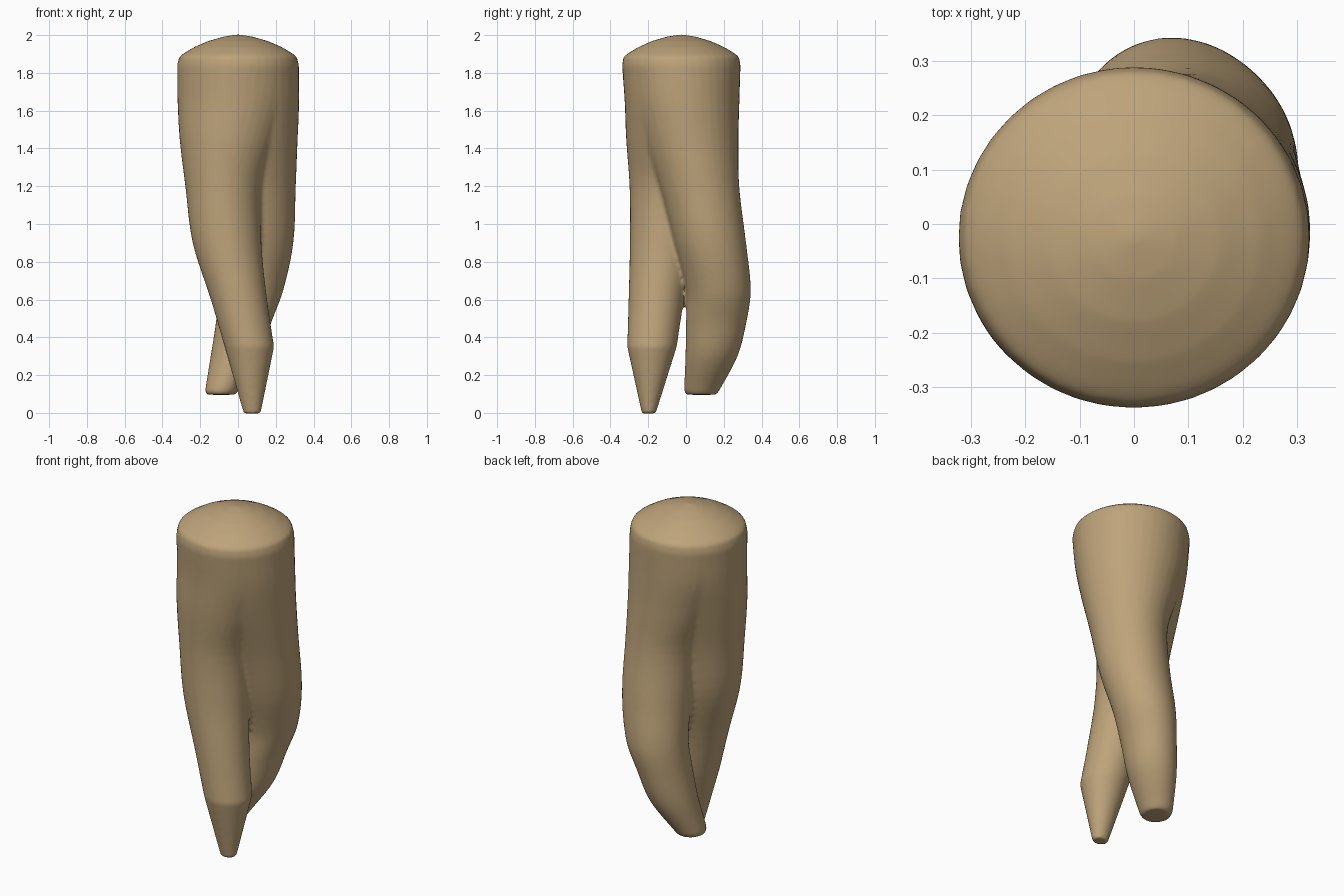
import bpy, bmesh, math

if "Cube" in bpy.data.objects:
    bpy.data.objects.remove(bpy.data.objects["Cube"])

mat = bpy.data.materials.new("root_tan")
mat.diffuse_color = (0.51, 0.366, 0.195, 1)
mat.use_nodes = True
mat.node_tree.nodes["Principled BSDF"].inputs["Base Color"].default_value = mat.diffuse_color
N = 40


def spline(a, b, c, d, t):
    # Catmull-Rom through irregularly spaced stations (z is the parameter)
    out = []
    h = c[0] - b[0]
    for i in range(1, 5):
        m1 = (c[i] - a[i]) / (c[0] - a[0]) * h if c[0] != a[0] else 0
        m2 = (d[i] - b[i]) / (d[0] - b[0]) * h if d[0] != b[0] else 0
        out.append((2*t**3 - 3*t*t + 1)*b[i] + (t**3 - 2*t*t + t)*m1
                   + (3*t*t - 2*t**3)*c[i] + (t**3 - t*t)*m2)
    return [b[0] + h*t] + out


def loft(bm, tip, stations, cap):
    # closed tube through elliptical sections (z, cx, cy, rx, ry)
    secs = list(tip)
    s = stations
    for k in range(len(s) - 1):
        a, d = s[max(k - 1, 0)], s[min(k + 2, len(s) - 1)]
        secs += [spline(a, s[k], s[k + 1], d, j / 5) for j in range(5)]
    secs += [s[-1]] + cap
    rings = []
    for z, cx, cy, rx, ry in secs:
        rings.append([bm.verts.new((cx + rx*math.cos(2*math.pi*i/N),
                                    cy + ry*math.sin(2*math.pi*i/N), z))
                      for i in range(N)])
    for lo, hi in zip(rings, rings[1:]):
        for i in range(N):
            j = (i + 1) % N
            bm.faces.new((lo[i], lo[j], hi[j], hi[i]))
    bm.faces.new(rings[0][::-1])
    bm.faces.new(rings[-1])


# shared domed crown on top
C = (0, -0.025)
cap = [(1.885, *C, .312, .306), (1.905, *C, .285, .28), (1.935, *C, .235, .23),
       (1.968, *C, .16, .157), (1.991, *C, .08, .079), (2.002, *C, .015, .015)]

bm = bmesh.new()
# front root: swings from left down to the right, ends in a pointed tip
loft(bm, [(-0.003, .075, -.197, .045, .037)], [
    (0.35, .06, -.18, .131, .131),
    (0.60, .005, -.157, .149, .147),
    (0.90, -.058, -.12, .182, .177),
    (1.20, -.075, -.095, .204, .204),
    (1.45, -.045, -.065, .264, .252),
    (1.65, -.012, -.035, .308, .290),
    (1.84, 0, -.025, .323, .314)], cap)
# back root: swings from right down to the left, ends blunt
loft(bm, [(0.096, -.09, .08, .075, .078)], [
    (0.115, -.088, .082, .087, .093),
    (0.30, -.015, .135, .130, .138),
    (0.48, .030, .160, .147, .160),
    (0.65, .070, .172, .170, .171),
    (0.90, .100, .128, .193, .190),
    (1.20, .096, .070, .210, .212),
    (1.45, .050, .020, .266, .258),
    (1.65, .014, -.010, .310, .293),
    (1.84, 0, -.025, .323, .314)], cap)
me = bpy.data.meshes.new("forked_root")
bm.to_mesh(me)
bm.free()
me.materials.append(mat)
ob = bpy.data.objects.new("forked_root", me)
bpy.context.collection.objects.link(ob)

# weld both roots into one skin with a soft groove
r = ob.modifiers.new("weld", 'REMESH')
r.mode = 'VOXEL'
r.voxel_size = 0.011
r.use_smooth_shade = True
s = ob.modifiers.new("soften", 'SMOOTH')
s.factor = 0.5
s.iterations = 6
bpy.context.view_layer.objects.active = ob
ob.select_set(True)
for m in ("weld", "soften"):
    bpy.ops.object.modifier_apply(modifier=m)
for p in ob.data.polygons:
    p.material_index = 0
if not ob.data.materials:
    ob.data.materials.append(mat)
bpy.ops.object.shade_smooth_by_angle(angle=math.radians(40))
